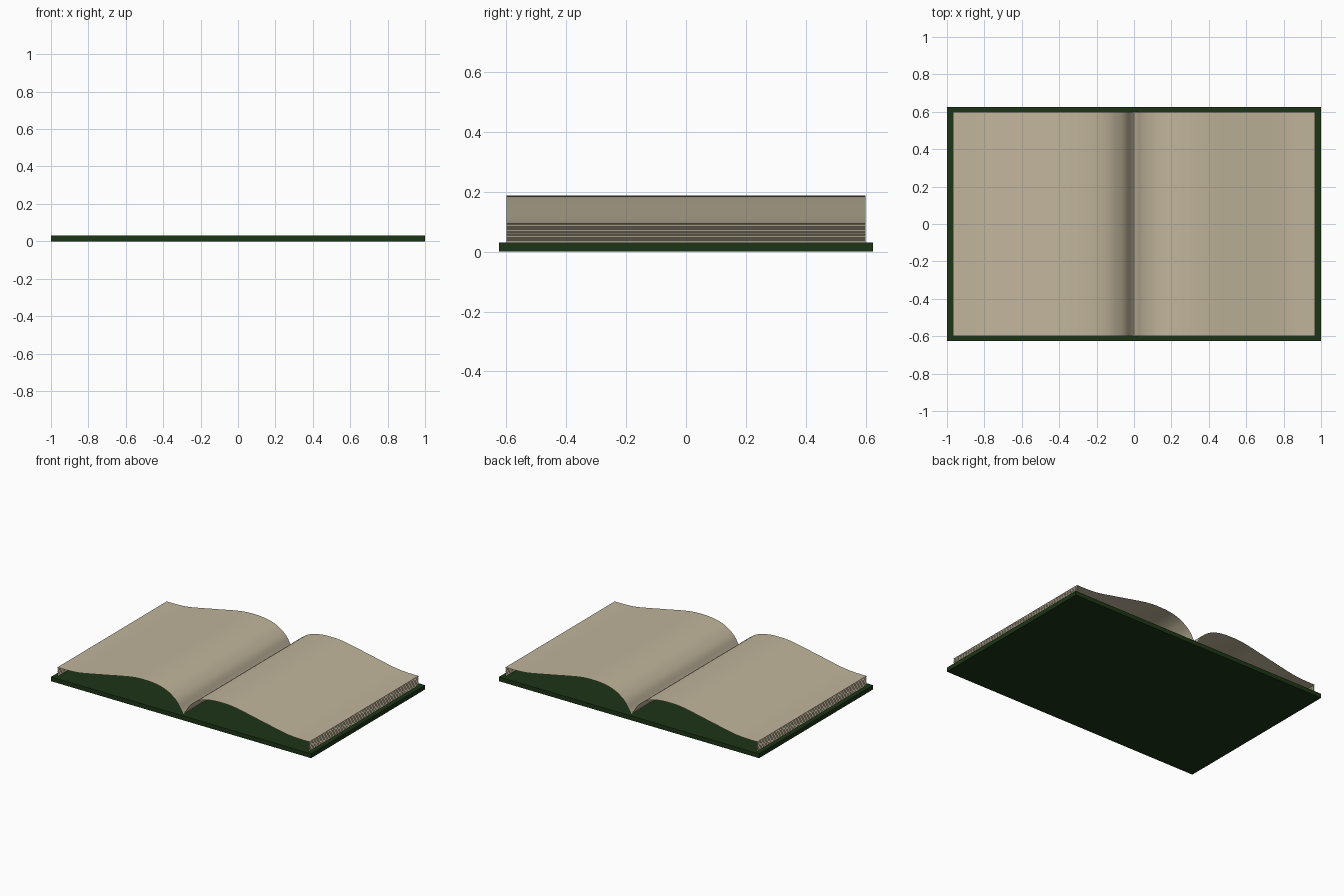
import bpy, bmesh
from mathutils import Vector

if "Cube" in bpy.data.objects:
    bpy.data.objects.remove(bpy.data.objects["Cube"])


def material(name, rgb):
    m = bpy.data.materials.new(name)
    m.diffuse_color = (*rgb, 1)
    m.use_nodes = True
    m.node_tree.nodes["Principled BSDF"].inputs["Base Color"].default_value = m.diffuse_color
    return m


def smooth_path(pts, steps=5):
    # Catmull-Rom interpolation through the profile points
    p = [Vector(q) for q in pts]
    p = [2 * p[0] - p[1]] + p + [2 * p[-1] - p[-2]]
    out = []
    for a, b, c, d in zip(p, p[1:], p[2:], p[3:]):
        for i in range(steps):
            t = i / steps
            out.append(0.5 * (2 * b + (c - a) * t + (2 * a - 5 * b + 4 * c - d) * t * t
                              + (3 * b - a - 3 * c + d) * t ** 3))
    return out + [p[-2]]


def sheet(name, path, half_depth, mat):
    # open sheet: a profile in x-z swept along y, mirrored across the spine
    bm = bmesh.new()
    front = [bm.verts.new((p.x, -half_depth, p.y)) for p in path]
    back = [bm.verts.new((p.x, half_depth, p.y)) for p in path]
    for i in range(len(path) - 1):
        bm.faces.new((front[i], front[i + 1], back[i + 1], back[i]))
    for f in bm.faces:
        f.normal_update()
        if f.normal.z + 0.01 * f.normal.x < 0:
            f.normal_flip()
    me = bpy.data.meshes.new(name)
    bm.to_mesh(me)
    bm.free()
    ob = bpy.data.objects.new(name, me)
    bpy.context.collection.objects.link(ob)
    me.materials.append(mat)
    mod = ob.modifiers.new("mirror", "MIRROR")
    mod.use_axis[0] = True
    mod.merge_threshold = 0.0005
    bpy.ops.object.select_all(action='DESELECT')
    bpy.context.view_layer.objects.active = ob
    ob.select_set(True)
    bpy.ops.object.shade_smooth_by_angle(angle=0.6)
    return ob


green = material("cover_green", (0.012, 0.035, 0.008))
paper = material("paper", (0.53, 0.46, 0.33))

# flat cover board
bpy.ops.mesh.primitive_cube_add(size=1, location=(0, 0, 0.015))
cover = bpy.context.object
cover.name = "cover"
cover.scale = (2, 1.25, 0.03)
bpy.ops.object.transform_apply(location=False, rotation=False, scale=True)
cover.data.materials.append(green)

# curved open pages, from the gutter to the outer edge
top = smooth_path([(0, 0.031), (0.018, 0.055), (0.045, 0.098), (0.08, 0.13),
                   (0.13, 0.16), (0.2, 0.18), (0.29, 0.187), (0.4, 0.18),
                   (0.594, 0.142), (0.787, 0.104), (0.88, 0.096), (0.968, 0.095)])
sheet("pages", top, 0.6, paper)

# outer page edges, finely ridged like stacked leaves
n = 14
edge = [Vector((0.968 - (0.004 if i % 2 else 0), 0.095 - 0.064 * i / n)) for i in range(n + 1)]
sheet("page_edges", edge, 0.6, paper)
